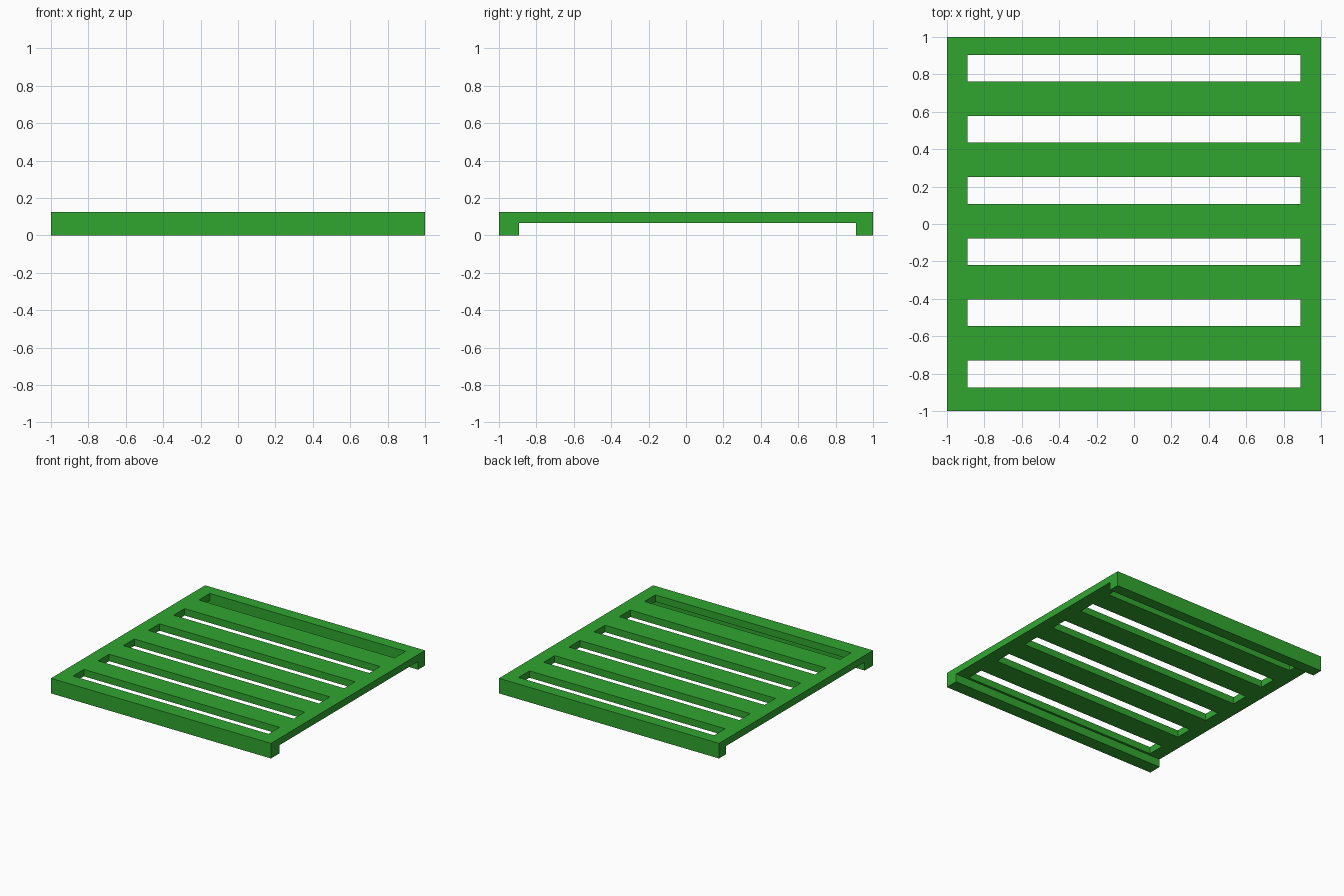
import bpy, bmesh
from mathutils import Matrix, Vector

if "Cube" in bpy.data.objects:
    bpy.data.objects.remove(bpy.data.objects["Cube"])

green = bpy.data.materials.new("green")
green.diffuse_color = (0.03, 0.38, 0.03, 1)
green.use_nodes = True
green.node_tree.nodes["Principled BSDF"].inputs["Base Color"].default_value = green.diffuse_color


def make_object(name, bm):
    bmesh.ops.recalc_face_normals(bm, faces=bm.faces)
    mesh = bpy.data.meshes.new(name)
    bm.to_mesh(mesh)
    bm.free()
    obj = bpy.data.objects.new(name, mesh)
    bpy.context.collection.objects.link(obj)
    return obj


# Panel with a deeper front and back beam: side profile extruded across x
TOP, UNDER = 0.124, 0.067
profile = [(-1, 0), (-0.892, 0), (-0.892, UNDER), (0.91, UNDER),
           (0.91, 0), (1, 0), (1, TOP), (-1, TOP)]
bm = bmesh.new()
face = bm.faces.new([bm.verts.new((-1, y, z)) for y, z in profile])
side = bmesh.ops.extrude_face_region(bm, geom=[face])
bmesh.ops.translate(bm, vec=(2, 0, 0),
                    verts=[v for v in side["geom"] if isinstance(v, bmesh.types.BMVert)])
panel = make_object("slatted_panel", bm)
panel.data.materials.append(green)

# Six evenly spaced slots leave five slats between the side rails
bm = bmesh.new()
for i in range(6):
    place = Matrix.Translation((0, 0.833 - i * 0.327, 0.1))
    size = Matrix.Diagonal(Vector((1.778, 0.142, 0.3, 1)))
    bmesh.ops.create_cube(bm, size=1, matrix=place @ size)
slots = make_object("slot_cutter", bm)
slots.hide_render = True

cut = panel.modifiers.new("slots", 'BOOLEAN')
cut.operation = 'DIFFERENCE'
cut.solver = 'EXACT'
cut.object = slots
bpy.context.view_layer.objects.active = panel
panel.select_set(True)
bpy.ops.object.modifier_apply(modifier=cut.name)
bpy.data.objects.remove(slots, do_unlink=True)
